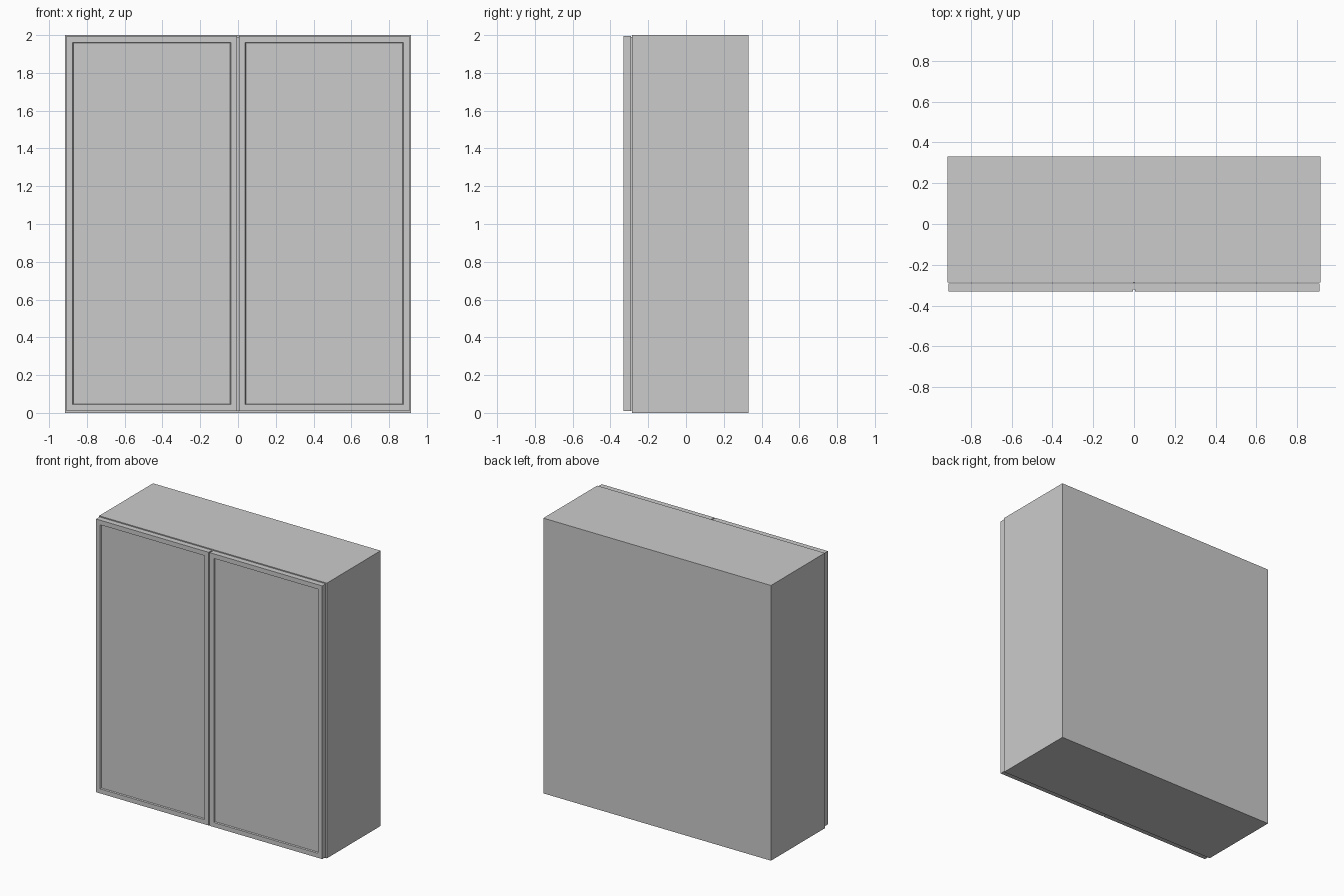
import bpy, bmesh
from mathutils import Vector

if "Cube" in bpy.data.objects:
    bpy.data.objects.remove(bpy.data.objects["Cube"])


def box(name, x, y, z):
    """Box from (min, max) ranges."""
    bm = bmesh.new()
    bmesh.ops.create_cube(bm, size=1)
    for v in bm.verts:
        v.co = Vector([r[0] if c < 0 else r[1] for c, r in zip(v.co, (x, y, z))])
    me = bpy.data.meshes.new(name)
    bm.to_mesh(me)
    bm.free()
    ob = bpy.data.objects.new(name, me)
    bpy.context.collection.objects.link(ob)
    return ob


def door(name, x):
    """Door slab with a framed, slightly recessed front panel."""
    ob = box(name, x, (-0.331, -0.291), (0.01, 1.995))
    bm = bmesh.new()
    bm.from_mesh(ob.data)
    bm.normal_update()
    front = min(bm.faces, key=lambda f: f.calc_center_median().y)
    bmesh.ops.inset_region(bm, faces=[front], thickness=0.047)
    bmesh.ops.inset_region(bm, faces=[front], thickness=0.006)
    for v in front.verts:
        v.co.y += 0.008
    bm.to_mesh(ob.data)
    bm.free()


W, F, B, T = 0.915, -0.287, 0.331, 0.03

# Carcass
for side, s in (("left", -1), ("right", 1)):
    box(side + "_side", sorted((s * W, s * (W - T))), (F, B), (0, 2))
    door(side + "_door", sorted((s * 0.004, s * 0.909)))
box("top_panel", (-W + T, W - T), (F, B), (2 - T, 2))
box("bottom_panel", (-W + T, W - T), (F, B), (0, T))
box("back_panel", (-W + T, W - T), (B - 0.015, B), (T, 2 - T))

# Strip closing the gap between the doors
box("centre_strip", (-0.005, 0.005), (-0.322, -0.28), (0.012, 1.99))
